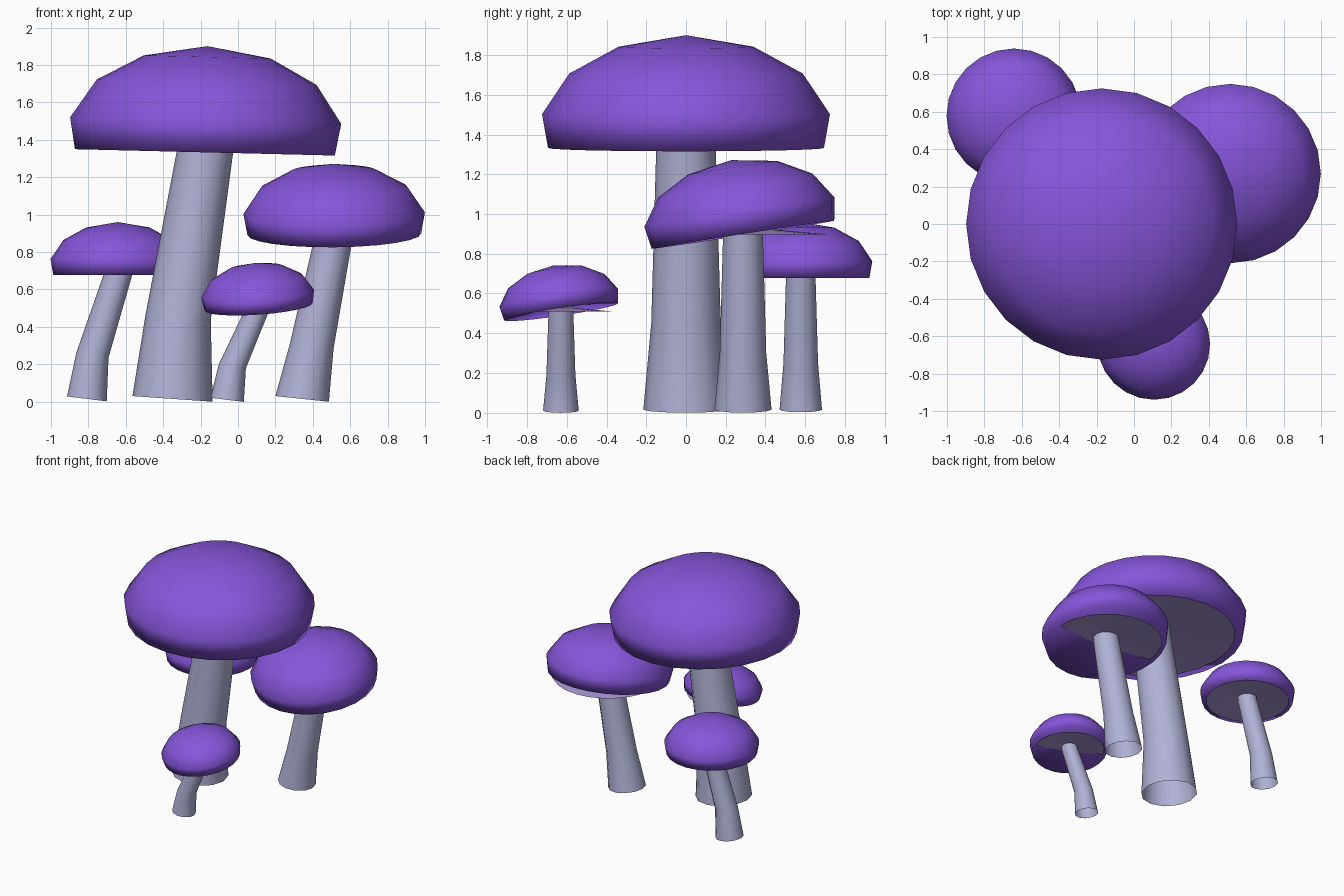
import bpy, bmesh, math
from mathutils import Matrix, Vector

if "Cube" in bpy.data.objects:
    bpy.data.objects.remove(bpy.data.objects["Cube"])


def material(name, rgb):
    m = bpy.data.materials.new(name)
    m.diffuse_color = (*rgb, 1)
    m.use_nodes = True
    m.node_tree.nodes["Principled BSDF"].inputs["Base Color"].default_value = m.diffuse_color
    return m


PURPLE = material("cap purple", (0.238, 0.092, 0.70))
LILAC = material("stem lilac", (0.434, 0.445, 0.672))
GILL = material("gill lilac", (0.41, 0.32, 0.68))

# cap outline (radius, height) at full size, from the underside centre to the apex
CAP = [(0, 0.09), (0.695, 0), (0.725, 0.17), (0.588, 0.375), (0.34, 0.51), (0, 0.568)]
# gills: a shallow cone ring tucked under the cap
GILLS = [(0.12, 0.05), (0.635, 0.003)]
STEM_RADII = (0.215, 0.175, 0.15, 0.148)


def loft(name, rings, sides, mat, sharp_angle):
    """Skin a list of (matrix, radius) rings; a zero radius makes a point."""
    bm = bmesh.new()
    rows = []
    for mtx, r in rings:
        if r == 0:
            rows.append([bm.verts.new(mtx @ Vector((0, 0, 0)))] * sides)
        else:
            rows.append([bm.verts.new(mtx @ Vector((r * math.cos(a), r * math.sin(a), 0)))
                         for a in (2 * math.pi * i / sides for i in range(sides))])
    for lo, hi in zip(rows, rows[1:]):
        for i in range(sides):
            j = (i + 1) % sides
            corners = list(dict.fromkeys((lo[i], lo[j], hi[j], hi[i])))
            bm.faces.new(corners)
    mesh = bpy.data.meshes.new(name)
    bm.to_mesh(mesh)
    bm.free()
    mesh.materials.append(mat)
    ob = bpy.data.objects.new(name, mesh)
    bpy.context.collection.objects.link(ob)
    bpy.ops.object.select_all(action='DESELECT')
    ob.select_set(True)
    bpy.context.view_layer.objects.active = ob
    bpy.ops.object.shade_smooth_by_angle(angle=math.radians(sharp_angle))
    return ob


def turned(name, profile, size, frame, sides, mat):
    rings = [(frame @ Matrix.Translation((0, 0, z * size)), r * size) for r, z in profile]
    return loft(name, rings, sides, mat, 170)


def mushroom(name, size, y, path, base_tilt, cap_tilt, gill_tilt=0):
    """path: (x, z) of stem base, bend and cap seat; tilts in degrees."""
    tx, ty = (math.radians(a) for a in cap_tilt)
    x, z = path[-1]
    seat = Matrix.Translation((x, y, z))
    cap_frame = seat @ Matrix.Rotation(ty, 4, 'Y') @ Matrix.Rotation(tx, 4, 'X')
    gill_frame = seat @ Matrix.Rotation(math.radians(gill_tilt), 4, 'Y')
    turned(name + "_cap", CAP, size, cap_frame, 24, PURPLE)
    turned(name + "_gills", GILLS, size, gill_frame, 24, GILL)

    # open stem, running a little way up into the cap
    points = path + [(x + 0.01 * size, z + 0.1 * size)]
    tilts = (base_tilt, base_tilt * 1.3, base_tilt, base_tilt)
    rings = [(Matrix.Translation((px, y, pz)) @ Matrix.Rotation(math.radians(t), 4, 'Y'),
              r * size)
             for (px, pz), t, r in zip(points, tilts, STEM_RADII)]
    loft(name + "_stem", rings, 12, LILAC, 60)


mushroom("large_mushroom", 1.0, 0.0,
         [(-0.35, 0.015), (-0.32, 0.45), (-0.177, 1.333)], 4, (0, 1.4), 1.4)
mushroom("right_mushroom", 0.669, 0.287,
         [(0.343, 0.015), (0.395, 0.30), (0.515, 0.896)], 6, (8.75, -0.5))
mushroom("front_mushroom", 0.417, -0.63,
         [(-0.058, 0.01), (-0.03, 0.19), (0.11, 0.508)], 7, (8.5, -4))
mushroom("back_mushroom", 0.497, 0.578,
         [(-0.808, 0.015), (-0.778, 0.25), (-0.642, 0.678)], 7, (0, 0))
